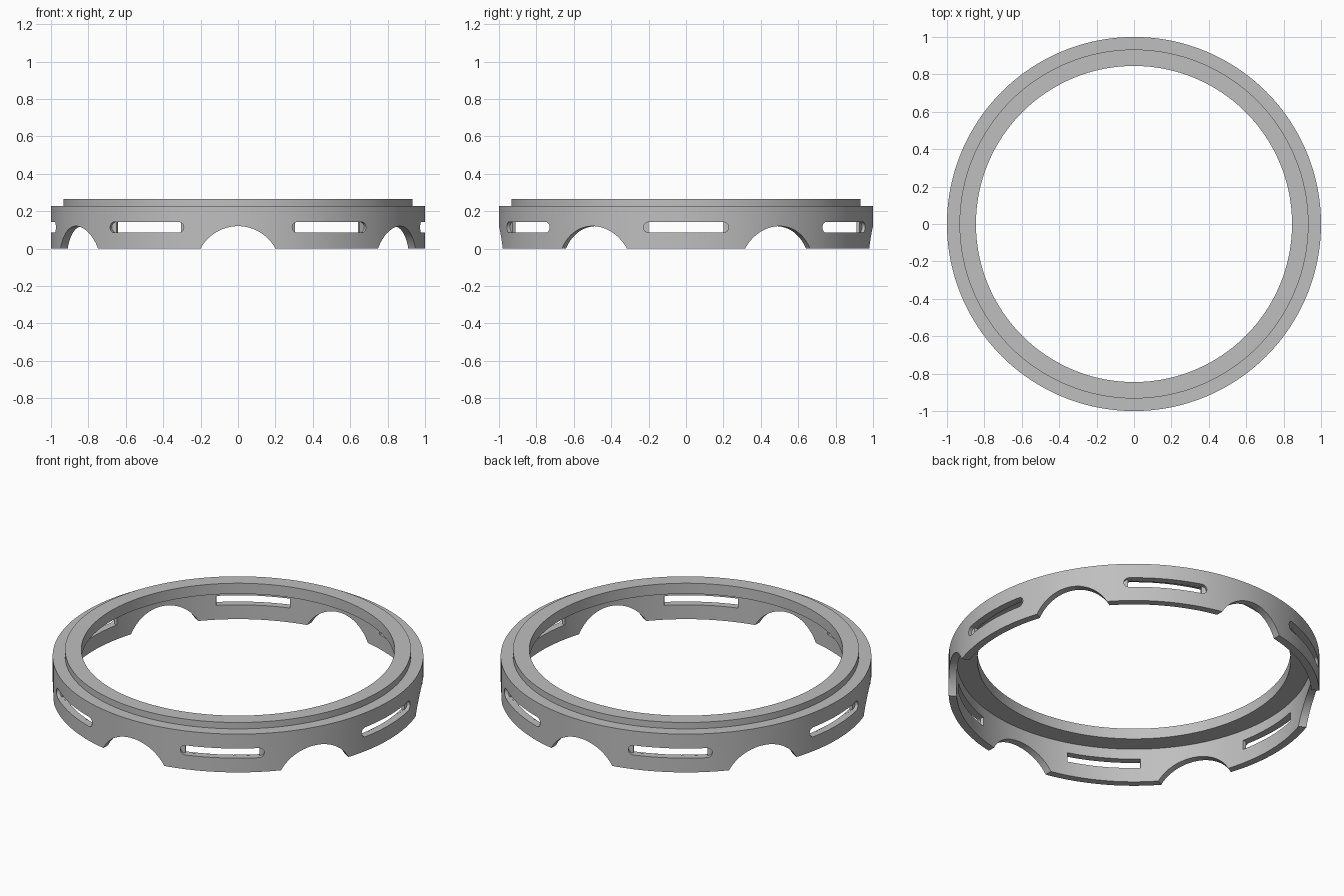
import bpy, bmesh
from math import sin, cos, pi, radians, sqrt

cube = bpy.data.objects.get("Cube")
if cube:
    bpy.data.objects.remove(cube, do_unlink=True)

SEGMENTS = 192
REPEATS = 6

gray = bpy.data.materials.new("light_gray")
gray.use_nodes = True
color = (0.52, 0.52, 0.52, 1)
gray.diffuse_color = color
gray.node_tree.nodes["Principled BSDF"].inputs["Base Color"].default_value = color


def make_object(name, bm):
    bmesh.ops.recalc_face_normals(bm, faces=bm.faces[:])
    mesh = bpy.data.meshes.new(name)
    bm.to_mesh(mesh)
    bm.free()
    mesh.materials.append(gray)
    obj = bpy.data.objects.new(name, mesh)
    bpy.context.collection.objects.link(obj)
    return obj


def lathe(name, profile):
    """Revolve a closed (radius, height) outline around z."""
    bm = bmesh.new()
    rings = [[bm.verts.new((r * cos(2 * pi * i / SEGMENTS), r * sin(2 * pi * i / SEGMENTS), z))
              for r, z in profile] for i in range(SEGMENTS)]
    n = len(profile)
    for i, ring in enumerate(rings):
        following = rings[(i + 1) % SEGMENTS]
        for j in range(n):
            k = (j + 1) % n
            bm.faces.new((ring[j], following[j], following[k], ring[k]))
    return make_object(name, bm)


def radial_prisms(name, outline, r0, r1, first_angle):
    """Repeat a (sideways, height) outline around z, extruded from r0 to r1."""
    bm = bmesh.new()
    for i in range(REPEATS):
        a = first_angle + 2 * pi * i / REPEATS
        inner, outer = [[bm.verts.new((r * cos(a) - t * sin(a), r * sin(a) + t * cos(a), z))
                         for t, z in outline] for r in (r0, r1)]
        bm.faces.new(inner)
        bm.faces.new(outer)
        n = len(outline)
        for j in range(n):
            k = (j + 1) % n
            bm.faces.new((inner[j], inner[k], outer[k], outer[j]))
    return make_object(name, bm)


def arc(cx, cz, radius, start, end, steps):
    angles = [radians(start + (end - start) * i / steps) for i in range(steps + 1)]
    return [(cx + radius * cos(a), cz + radius * sin(a)) for a in angles]


# Stepped ring: thin skirt, inward flange and raised lip
ring = lathe("stepped_ring", [
    (0.957, 0), (1, 0), (1, 0.203), (1, 0.228), (0.933, 0.228),
    (0.933, 0.266), (0.845, 0.266), (0.845, 0.203), (0.957, 0.203)])

# Arched notches along the bottom edge
arches = radial_prisms("arch_cutter", arc(0, -0.107, 0.227, 0, 360, 96)[:-1],
                       0.8, 1.1, radians(30))

# Slots: rounded recess outside, rectangular opening inside
mid, half = 0.1135, 0.0285
recess_outline = (arc(0.199, mid, half, -90, 90, 16)
                  + arc(-0.199, mid, half, 90, 270, 16))
recesses = radial_prisms("slot_recess_cutter", recess_outline, 0.955, 1.1, 0)
h = half - 0.0005
openings = radial_prisms("slot_opening_cutter",
                         [(-0.2, mid - h), (0.2, mid - h), (0.2, mid + h), (-0.2, mid + h)],
                         0.8, 1.08, 0)

# Cut the ring
bpy.context.view_layer.objects.active = ring
for cutter in (arches, recesses, openings):
    cutter.hide_render = True
    mod = ring.modifiers.new(cutter.name, 'BOOLEAN')
    mod.operation = 'DIFFERENCE'
    mod.solver = 'EXACT'
    mod.object = cutter
    bpy.ops.object.modifier_apply(modifier=mod.name)
    bpy.data.objects.remove(cutter, do_unlink=True)

# Smooth curved walls, sharp rims
bpy.ops.object.select_all(action='DESELECT')
ring.select_set(True)
bpy.ops.object.shade_smooth_by_angle(angle=radians(30))
